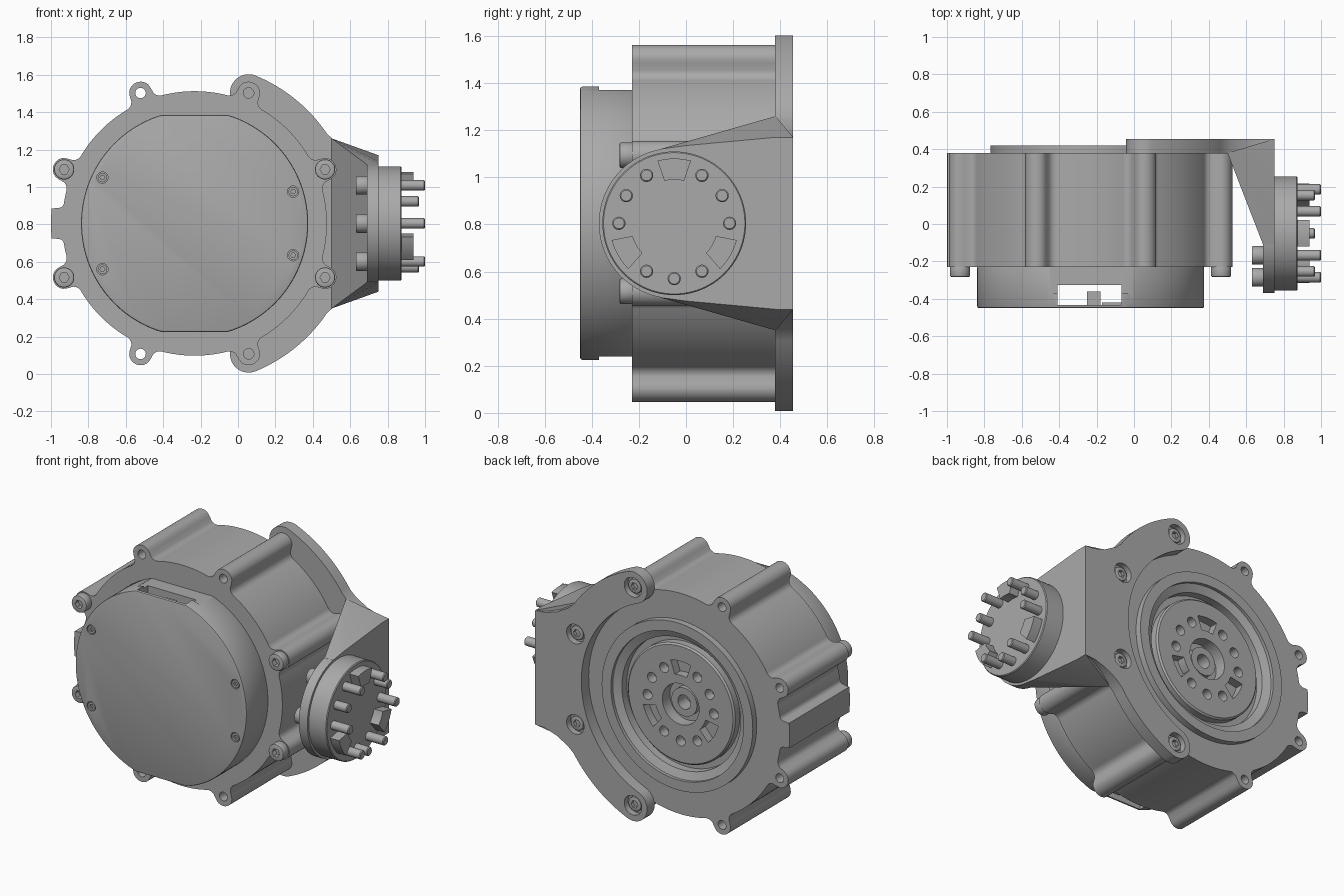
import bpy, bmesh, math
from mathutils import Matrix, Vector
from math import sin, cos, radians, sqrt, pi

old = bpy.data.objects.get("Cube")
if old:
    bpy.data.objects.remove(old, do_unlink=True)

CX, CZ = -0.232, 0.805      # main axis, runs along y
FY = -0.05                  # output flange axis, runs along x
LUG_R = 0.755
LUGS = [22.5, 67.5, 112.5, 157.5, 202.5, 247.5, 292.5, 337.5]

grey = bpy.data.materials.new("machined grey")
grey.use_nodes = True
colour = (0.40, 0.40, 0.40, 1)
grey.diffuse_color = colour
grey.node_tree.nodes["Principled BSDF"].inputs["Base Color"].default_value = colour


def finish(name, bm):
    bmesh.ops.recalc_face_normals(bm, faces=bm.faces)
    mesh = bpy.data.meshes.new(name)
    bm.to_mesh(mesh)
    bm.free()
    mesh.materials.append(grey)
    ob = bpy.data.objects.new(name, mesh)
    bpy.context.collection.objects.link(ob)
    return ob


def build(name, pieces, axis="Y"):
    """Extrude each (outline, low, high) along the axis."""
    place = {"X": lambda a, b, h: (h, a, b),
             "Y": lambda a, b, h: (a, h, b),
             "Z": lambda a, b, h: (a, b, h)}[axis]
    bm = bmesh.new()
    for pts, lo, hi in pieces:
        low = [bm.verts.new(place(a, b, lo)) for a, b in pts]
        high = [bm.verts.new(place(a, b, hi)) for a, b in pts]
        bm.faces.new(low)
        bm.faces.new(high)
        for i in range(len(pts)):
            j = (i + 1) % len(pts)
            bm.faces.new((low[i], low[j], high[j], high[i]))
    return finish(name, bm)


def bake(ob):
    dg = bpy.context.evaluated_depsgraph_get()
    mesh = bpy.data.meshes.new_from_object(ob.evaluated_get(dg))
    ob.modifiers.clear()
    ob.data = mesh


def cut(ob, pieces, axis="Y"):
    cutter = build("cutter", pieces, axis)
    mod = ob.modifiers.new("cut", "BOOLEAN")
    mod.operation, mod.solver, mod.object = "DIFFERENCE", "EXACT", cutter
    bake(ob)
    bpy.data.objects.remove(cutter, do_unlink=True)


def bevel(ob, width, segments=2):
    mod = ob.modifiers.new("bevel", "BEVEL")
    mod.width, mod.segments, mod.limit_method = width, segments, "ANGLE"
    mod.angle_limit = radians(50)
    bake(ob)


def polar(r, deg, c=(CX, CZ)):
    return c[0] + r * cos(radians(deg)), c[1] + r * sin(radians(deg))


def arc(c, r, start, end, n):
    return [polar(r, start + (end - start) * i / n, c) for i in range(n + 1)]


def circle(c, r, n=32):
    return arc(c, r, 0, 360 - 360 / n, n - 1)


def rect(x0, x1, y0, y1):
    return [(x0, y0), (x1, y0), (x1, y1), (x0, y1)]


def pocket(c, deg):
    """Rounded wedge outline between two radii."""
    return arc(c, 0.275, deg - 15, deg + 15, 6) + arc(c, 0.185, deg + 13, deg - 13, 6)


# Housing: round body with filleted lugs and a side tab
def housing_radius(deg):
    base = 0.707
    best = base
    for centre, half, top in [(a, 0.06, None) for a in LUGS] + [(180, 0.085, 0.768)]:
        t = abs((deg - centre + 180) % 360 - 180) * pi / 180 * LUG_R
        fil = 0.048 if top is None else 0.03
        if t < half:
            r = top or LUG_R + sqrt(half * half - t * t)
        elif t < half + fil:
            r = base + fil - sqrt(max(0, fil ** 2 - (fil - t + half) ** 2))
        else:
            r = base
        best = max(best, r)
    return best


steps = 720
outline = [polar(housing_radius(i * 360 / steps), i * 360 / steps) for i in range(steps)]
housing = build("housing", [(outline, -0.23, 0.38)])
cut(housing, [(circle((CX, CZ), 0.5, 64), 0.2, 0.5)]
    + [(circle(polar(LUG_R, a), 0.028, 20), -0.4, 0.5) for a in (112.5, 247.5)]
    + [(circle(polar(LUG_R, a), 0.028, 20), -0.4, -0.17) for a in (67.5, 292.5)]
    + [(circle(polar(LUG_R, a), 0.028, 20), 0.31, 0.5) for a in (157.5, 202.5)])

# Front cover with flat top and bottom, cable slots and small screws
cover_pts = [(x, min(max(z, CZ - 0.58), CZ + 0.58)) for x, z in circle((CX, CZ), 0.607, 128)]
cover = build("front_cover", [(cover_pts, -0.45, -0.225)])
bevel(cover, 0.01)
cut(cover, [(rect(-0.45, -0.01, -0.37, -0.2), z, z + 0.1) for z in (CZ + 0.565, CZ - 0.665)], "Z")
cut(cover, [(rect(-0.41, -0.067, -0.433, -0.326), 0, 1.6)], "Z")
build("cable_connector", [(rect(-0.25, -0.18, -0.44, -0.36), 0.26, 1.35),
                          (rect(-0.17, -0.06, -0.44, -0.42), 0.26, 1.35)], "Z")
spots = [(-0.725, 1.05), (0.295, 0.975), (-0.725, 0.56), (0.295, 0.635)]
cut(cover, [(circle(p, 0.03, 24), -0.5, -0.435) for p in spots])
screws = build("cover_screws", [(circle(p, 0.025, 24), -0.448, -0.42) for p in spots])
cut(screws, [(circle(p, 0.013, 6), -0.5, -0.432) for p in spots])

# Cap screws on the housing front
spots = [polar(LUG_R, a) for a in (22.5, 157.5, 202.5, 337.5)]
caps = build("housing_bolts", [(circle(p, 0.054), -0.283, -0.22) for p in spots])
bevel(caps, 0.008)
cut(caps, [(circle(p, 0.027, 6), -0.4, -0.25) for p in spots])

# Rear output hub, turned around the main axis
profile = [(0, .26), (.045, .26), (.045, .35), (.09, .35), (.09, .31), (.13, .31),
           (.13, .385), (.37, .385), (.38, .375), (.38, .33), (.42, .33), (.42, .38),
           (.47, .40), (.47, .42), (.535, .42), (.535, .375), (.49, .375), (.49, .21), (0, .21)]
bm = bmesh.new()
verts = [bm.verts.new((CX + r, y, CZ)) for r, y in profile]
edges = [bm.edges.new(pair) for pair in zip(verts, verts[1:])]
bmesh.ops.spin(bm, geom=verts + edges, cent=(CX, 0, CZ), axis=(0, 1, 0),
               angle=2 * pi, steps=96, use_duplicate=False)
bmesh.ops.remove_doubles(bm, verts=bm.verts, dist=1e-4)
hub = finish("rear_hub", bm)
POCKETS = (90, 210, 330)
PINS = [a for a in range(0, 360, 30) if a not in POCKETS]
cut(hub, [(circle(polar(0.235, a), 0.032, 20), 0.32, 0.5) for a in PINS]
    + [(pocket((CX, CZ), a), 0.33, 0.5) for a in POCKETS])

# Rear bracket: curved arms joined to a straight outer edge
upper = (arc((CX, CZ), 0.655, 0, 67.5, 30)
         + arc(polar(LUG_R, 67.5), 0.1, 247.5, 67.5, 20)[1:]
         + arc((CX, CZ), 0.855, 67.5, 34, 20)[1:]
         + [(0.52, 1.245), (0.6, 1.2), (0.68, 1.175), (0.75, 1.17)])
lower = [(x, 2 * CZ - z) for x, z in reversed(upper[1:])]
bracket = build("rear_bracket", [(upper + lower, 0.378, 0.455)])
spots = [polar(LUG_R, a) for a in (22.5, 67.5, 292.5, 337.5)]
cut(bracket, [(circle(p, 0.062), 0.415, 0.5) for p in spots])
screws = build("bracket_screws", [(circle(p, 0.046), 0.40, 0.44) for p in spots])
bevel(screws, 0.008)
cut(screws, [(circle(p, 0.024, 6), 0.42, 0.5) for p in spots])

# Gusset between the bracket and the flange wall
bm = bmesh.new()
for x, y, h in [(0.5, 0.38, 0.455), (0.75, 0.38, 0.365), (0.75, 0.455, 0.365),
                (0.69, -0.11, 0.315), (0.75, -0.11, 0.315), (0.69, 0, 0.33), (0.75, 0, 0.33)]:
    for s in (-1, 1):
        bm.verts.new((x, y, CZ + s * h))
bmesh.ops.convex_hull(bm, input=bm.verts)
bmesh.ops.dissolve_limit(bm, angle_limit=0.01, verts=bm.verts, edges=bm.edges)
finish("bracket_gusset", bm)

# Flange wall, output disc, pins and drive pads
centre = (FY, CZ)
wall = arc(centre, 0.32, 88, 272, 48) + [(0.455, CZ - 0.365), (0.455, CZ + 0.365)]
build("flange_wall", [(wall, 0.69, 0.75)], "X")
disc = build("output_disc", [(circle(centre, 0.305, 96), 0.74, 0.875)], "X")
bevel(disc, 0.005, 1)
pins = build("output_pins", [(circle(polar(0.235, a, centre), 0.028, 24), 0.86,
                              1.0 if a % 60 == 0 else 0.967) for a in PINS], "X")
bevel(pins, 0.005, 1)
build("drive_pads", [(pocket(centre, a), 0.86, 0.937) for a in POCKETS], "X")

# Screw heads behind the flange wall
spots = [polar(0.235, a, centre) for a in (120, 150, 180, 240, 270)]
spots = [polar(0.235, a, centre) for a in (120, 180, 240)]
heads = build("flange_screws", [(circle(p, 0.05), 0.63, 0.7) for p in spots], "X")
bevel(heads, 0.006)
cut(heads, [(circle(p, 0.024, 6), 0.6, 0.66) for p in spots], "X")

# Smooth curved walls, keep machined edges crisp
bpy.ops.object.select_all(action="DESELECT")
for ob in bpy.context.collection.objects:
    if ob.type == "MESH":
        ob.select_set(True)
        bpy.context.view_layer.objects.active = ob
bpy.ops.object.shade_smooth_by_angle(angle=radians(28))
